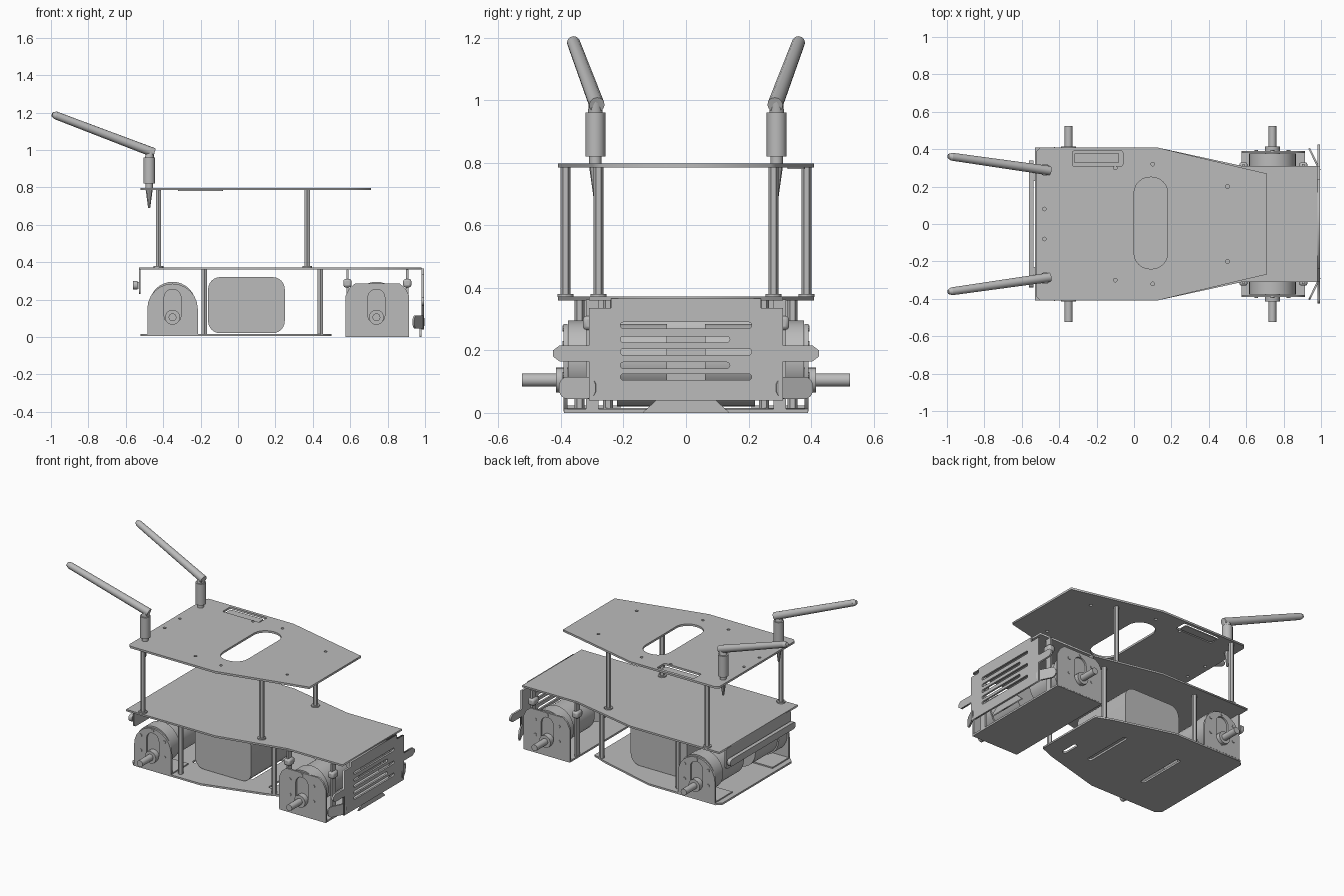
import bpy
from math import pi, sin, cos
from mathutils import Matrix, Vector

if "Cube" in bpy.data.objects:
    bpy.data.objects.remove(bpy.data.objects["Cube"], do_unlink=True)

grey = bpy.data.materials.new("light_grey_metal")
grey.use_nodes = True
GREY = (0.5, 0.5, 0.5, 1)
grey.diffuse_color = GREY
grey.node_tree.nodes["Principled BSDF"].inputs["Base Color"].default_value = GREY

# Planes in which flat outlines are drawn, by the axis they face
PLANES = {
    "z": Matrix.Identity(4),
    "y": Matrix(((1, 0, 0, 0), (0, 0, -1, 0), (0, 1, 0, 0), (0, 0, 0, 1))),
    "x": Matrix(((0, 0, 1, 0), (1, 0, 0, 0), (0, 1, 0, 0), (0, 0, 0, 1))),
}


def add_object(name, mesh):
    mesh.materials.clear()
    mesh.materials.append(grey)
    ob = bpy.data.objects.new(name, mesh)
    bpy.context.collection.objects.link(ob)
    return ob


def plate(name, axis, at, thick, outline, holes=()):
    """Flat sheet with cut-outs, centred on the given axis position."""
    curve = bpy.data.curves.new(name, "CURVE")
    curve.dimensions = "2D"
    curve.fill_mode = "BOTH"
    curve.extrude = thick / 2
    for loop in (outline, *holes):
        spline = curve.splines.new("POLY")
        spline.points.add(len(loop) - 1)
        for p, (u, v) in zip(spline.points, loop):
            p.co = (u, v, 0, 1)
        spline.use_cyclic_u = True
    temp = bpy.data.objects.new(name + "_curve", curve)
    bpy.context.collection.objects.link(temp)
    deps = bpy.context.evaluated_depsgraph_get()
    mesh = bpy.data.meshes.new_from_object(temp.evaluated_get(deps))
    bpy.data.objects.remove(temp, do_unlink=True)
    offset = Vector([at if a == axis else 0 for a in "xyz"])
    mesh.transform(Matrix.Translation(offset) @ PLANES[axis])
    return add_object(name, mesh)


def rounded(u0, v0, u1, v1, r, n=6):
    """Rounded rectangle outline."""
    pts = []
    corners = ((u1 - r, v1 - r), (u0 + r, v1 - r), (u0 + r, v0 + r), (u1 - r, v0 + r))
    for k, (cu, cv) in enumerate(corners):
        for i in range(n + 1):
            a = (k + i / n) * pi / 2
            pts.append((cu + r * cos(a), cv + r * sin(a)))
    return pts


def circle(u, v, r, n=10):
    return [(u + r * cos(i * 2 * pi / n), v + r * sin(i * 2 * pi / n)) for i in range(n)]


def mirrored(half, flip):
    """Close a half outline by mirroring it across one axis."""
    return half + [(u * flip[0], v * flip[1]) for u, v in reversed(half)]


def rod(name, start, end, r, r2=None, sides=16):
    start, end = Vector(start), Vector(end)
    d = end - start
    bpy.ops.mesh.primitive_cone_add(vertices=sides, radius1=r, radius2=r if r2 is None else r2,
                                    depth=d.length, location=(start + end) / 2,
                                    rotation=d.to_track_quat("Z", "Y").to_euler())
    ob = bpy.context.object
    ob.name = name
    ob.data.materials.append(grey)
    bpy.ops.object.shade_smooth_by_angle()
    return ob


def box(name, lo, hi, bevel=0.0, segments=5):
    bpy.ops.mesh.primitive_cube_add(size=1, location=[(a + b) / 2 for a, b in zip(lo, hi)])
    ob = bpy.context.object
    ob.name = name
    ob.scale = [b - a for a, b in zip(lo, hi)]
    bpy.ops.object.transform_apply(location=False, rotation=False)
    ob.data.materials.append(grey)
    if bevel:
        mod = ob.modifiers.new("round", "BEVEL")
        mod.width, mod.segments = bevel, segments
        bpy.ops.object.shade_smooth_by_angle()
    return ob


DOWN = (1, -1)   # mirror across v
ACROSS = (-1, 1)  # mirror across u

# Three decks
plate("bottom_deck", "z", 0.01, 0.012,
      mirrored([(-0.52, 0.36), (-0.49, 0.39), (0.0, 0.39), (0.4, 0.28), (0.5, 0.24)], DOWN),
      [rounded(0.19, -0.17, 0.22, 0.17, 0.014), rounded(-0.22, -0.17, -0.19, 0.17, 0.014),
       rounded(0.36, -0.2, 0.39, -0.08, 0.014)])
plate("middle_deck", "z", 0.366, 0.012,
      mirrored([(-0.53, 0.41), (0.12, 0.41), (0.58, 0.31), (0.98, 0.31)], DOWN))
screw_holes = [circle(x, s * y, 0.01, 8) for s in (-1, 1)
               for x, y in ((-0.48, 0.08), (-0.1, 0.3), (0.1, 0.32), (0.5, 0.2))]
plate("top_deck", "z", 0.791, 0.013,
      mirrored([(-0.52, 0.39), (-0.5, 0.41), (0.12, 0.41), (0.58, 0.3), (0.71, 0.27)], DOWN),
      screw_holes + [rounded(0.0, -0.24, 0.18, 0.25, 0.085),
                     rounded(-0.33, 0.31, -0.06, 0.39, 0.008, 2)])
plate("top_deck_insert", "z", 0.783, 0.006, rounded(-0.32, 0.325, -0.08, 0.38, 0.008, 2))

# Battery pack between the lower decks
pack = plate("battery_pack", "y", 0, 0.44, rounded(-0.16, 0.02, 0.25, 0.32, 0.065))
soft = pack.modifiers.new("round", "BEVEL")
soft.width, soft.segments = 0.025, 3

# Nose panel with cooling slots
nose_half = [(0.14, 0.04), (0.31, 0.04), (0.31, 0.165), (0.405, 0.165), (0.425, 0.18), (0.425, 0.2),
             (0.405, 0.215), (0.31, 0.215), (0.31, 0.335), (0.24, 0.335), (0.24, 0.365)]
slots = [rounded(-0.21, z - 0.01, 0.21 if i % 2 == 0 else 0.14, z + 0.01, 0.0095, 3)
         for i, z in enumerate((0.28, 0.235, 0.195, 0.152, 0.115))]
plate("nose_panel", "x", 0.988, 0.012, mirrored(nose_half, ACROSS), slots)
plate("nose_lower_tab", "x", 0.975, 0.01, [(-0.14, 0.0), (0.14, 0.0), (0.09, 0.045), (-0.09, 0.045)])

# Tail panel with a raised bumper bar
plate("tail_panel", "x", -0.525, 0.01, rounded(-0.34, 0.23, 0.34, 0.366, 0.02))
plate("tail_bumper_bar", "x", -0.55, 0.025, rounded(-0.34, 0.255, 0.34, 0.3, 0.02))
for s in (-1, 1):
    box("tail_bumper_mount", (-0.55, s * 0.25 - 0.02, 0.26), (-0.52, s * 0.25 + 0.02, 0.295))

# Front motor cradle floor joins both side brackets
box("front_cradle_floor", (0.575, -0.39, 0.0), (0.915, 0.39, 0.012))


def motor(prefix, x, s, outline):
    """Bracket, gear motor, screws and output shaft on one side."""
    holes = [rounded(x - 0.045, 0.07, x + 0.045, 0.255, 0.044)]
    plate(prefix + "_bracket", "y", s * 0.385, 0.012, outline, holes)
    rod(prefix + "_gearbox", (x, s * 0.378, 0.17), (x, s * 0.29, 0.17), 0.125, sides=32)
    rod(prefix + "_motor_body", (x, s * 0.29, 0.17), (x, s * 0.06, 0.17), 0.115, sides=32)
    rod(prefix + "_shaft_boss", (x, s * 0.37, 0.105), (x, s * 0.415, 0.105), 0.04, sides=20)
    rod(prefix + "_shaft", (x, s * 0.4, 0.105), (x, s * 0.525, 0.105), 0.021)
    for i in range(6):
        a = pi / 6 + i * pi / 3
        px, pz = x + 0.1 * cos(a), 0.17 + 0.1 * sin(a)
        rod(prefix + "_screw", (px, s * 0.38, pz), (px, s * 0.395, pz), 0.01, sides=8)


front_outline = [(0.575, 0.005), (0.915, 0.005), (0.915, 0.22), (0.895, 0.26), (0.865, 0.285),
                 (0.625, 0.285), (0.595, 0.26), (0.575, 0.22)]
rear_outline = [(-0.485, 0.015), (-0.215, 0.015)] + \
    [(-0.35 + 0.135 * cos(i * pi / 12), 0.15 + 0.135 * sin(i * pi / 12)) for i in range(13)]

for s in (-1, 1):
    motor("front", 0.74, s, front_outline)
    motor("rear", -0.35, s, rear_outline)
    box("rear_bracket_foot", (-0.485, s * 0.3 - 0.09, 0.014), (-0.215, s * 0.3 + 0.09, 0.024))
    for x in (0.585, 0.905):
        box("cradle_hanger", (x - 0.022, s * 0.3 - 0.03, 0.265), (x + 0.022, s * 0.3 + 0.03, 0.31), 0.012, 2)
        box("cradle_hanger_strip", (x - 0.006, s * 0.3 - 0.02, 0.01), (x + 0.006, s * 0.3 + 0.02, 0.362))

    # Swept lower tabs at the nose corners
    tab = plate("nose_corner_tab", "x", 0, 0.01, rounded(-0.02, 0.045, 0.11, 0.115, 0.03))
    tab.data.transform(Matrix.Rotation(0.45, 4, "Z"))
    tab.data.transform(Matrix.Translation((0.985, 0.305, 0)))
    if s < 0:
        tab.data.transform(Matrix.Diagonal((1, -1, 1, 1)))
        tab.data.flip_normals()

    # Standoffs
    for x, y in ((-0.18, 0.34), (0.44, 0.25)):
        rod("lower_standoff", (x, s * y, 0.012), (x, s * y, 0.362), 0.016, sides=6)
    for x, y in ((-0.425, 0.385), (0.37, 0.28)):
        rod("upper_standoff", (x, s * y, 0.37), (x, s * y, 0.787), 0.016, sides=6)
        rod("standoff_collar", (x, s * y, 0.37), (x, s * y, 0.38), 0.026, sides=12)

    # Antennas
    ax, ay = -0.475, s * 0.29
    rod("antenna_plug", (ax, ay, 0.69), (ax, ay, 0.79), 0.006, 0.02, sides=10)
    rod("antenna_neck", (ax, ay, 0.79), (ax, ay, 0.83), 0.02, sides=12)
    rod("antenna_base", (ax, ay, 0.82), (ax, ay, 0.96), 0.032, sides=14)
    rod("antenna_hinge", (ax, ay, 0.955), (ax + 0.01, ay, 1.0), 0.024, 0.02, sides=12)
    rod("antenna_arm", (-0.45, s * 0.285, 0.985), (-0.975, s * 0.36, 1.185), 0.025, 0.021, sides=12)
    rod("antenna_tip", (-0.975, s * 0.36, 1.185), (-0.993, s * 0.363, 1.192), 0.021, 0.012, sides=12)
